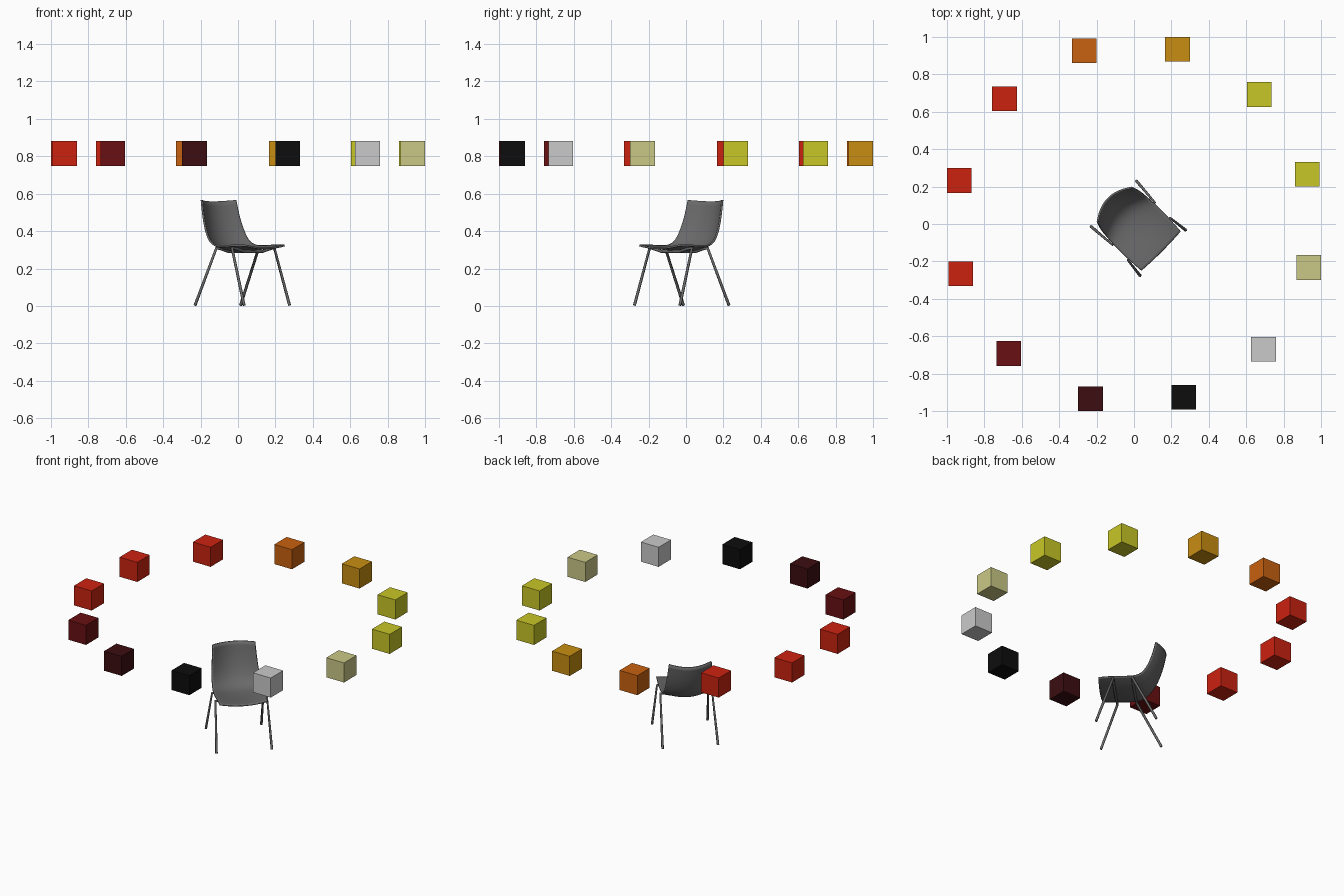
import bpy
import bmesh
import math
from mathutils import Vector

cube = bpy.data.objects.get("Cube")
if cube:
    bpy.data.objects.remove(cube)


def material(name, r, g, b):
    m = bpy.data.materials.new(name)
    m.diffuse_color = (r, g, b, 1)
    m.use_nodes = True
    m.node_tree.nodes["Principled BSDF"].inputs["Base Color"].default_value = (r, g, b, 1)
    return m


charcoal = material("charcoal", .14, .14, .14)
red = material("red", .6, .016, .005)
yellow = material("yellow", .58, .57, .02)
amber = material("amber", .58, .27, .006)
orange = material("orange", .58, .12, .005)
khaki = material("khaki", .59, .58, .24)
silver = material("silver", .59, .59, .59)
black = material("black", .004, .004, .004)
maroon = material("maroon", .045, .004, .005)
dark_red = material("dark_red", .14, .005, .006)


def add_object(name, data, mat):
    obj = bpy.data.objects.new(name, data)
    bpy.context.collection.objects.link(obj)
    data.materials.append(mat)
    return obj


# Ring of floating colour cubes, counter-clockwise from the left side
SIZE, RADIUS, CUBE_Z = .132, .963, .815
ring = [yellow, yellow, amber, orange, red, red, red, dark_red, maroon, black, silver, khaki]
for i, mat in enumerate(ring):
    angle = math.radians(16 + 30 * i)
    mesh = bpy.data.meshes.new("colour_cube")
    bm = bmesh.new()
    bmesh.ops.create_cube(bm, size=SIZE)
    bm.to_mesh(mesh)
    bm.free()
    block = add_object(f"colour_cube_{i + 1}", mesh, mat)
    block.location = (RADIUS * math.cos(angle), RADIUS * math.sin(angle), CUBE_Z)


# Chair is turned diagonally: forward and side distances to world space
def chair_point(forward, side, z):
    s = math.sqrt(.5)
    return Vector((s * (forward + side), s * (side - forward), z))


# Seat shell rows: edge forward, edge z, middle forward, middle z, half width
rows = [
    (.205, .323, .21, .308, .148),
    (.15, .325, .15, .305, .152),
    (.08, .322, .08, .297, .155),
    (.01, .319, .01, .293, .155),
    (-.03, .325, -.05, .295, .152),
    (-.065, .345, -.10, .318, .149),
    (-.095, .39, -.14, .37, .146),
    (-.125, .47, -.175, .46, .138),
    (-.145, .566, -.195, .558, .131),
]
COLUMNS = 9
bm = bmesh.new()
grid = []
for edge_f, edge_z, mid_f, mid_z, width in rows:
    line = []
    for c in range(COLUMNS):
        t = 2 * c / (COLUMNS - 1) - 1
        k = t * t
        line.append(bm.verts.new(chair_point(mid_f + (edge_f - mid_f) * k, t * width,
                                             mid_z + (edge_z - mid_z) * k)))
    grid.append(line)
for a, b in zip(grid, grid[1:]):
    for c in range(COLUMNS - 1):
        bm.faces.new((a[c], a[c + 1], b[c + 1], b[c]))
for face in bm.faces:
    face.smooth = True
bmesh.ops.recalc_face_normals(bm, faces=bm.faces)
mesh = bpy.data.meshes.new("seat_shell")
bm.to_mesh(mesh)
bm.free()
shell = add_object("seat_shell", mesh, charcoal)
smooth = shell.modifiers.new("smooth", "SUBSURF")
smooth.levels = smooth.render_levels = 2
smooth.boundary_smooth = "PRESERVE_CORNERS"
thick = shell.modifiers.new("thickness", "SOLIDIFY")
thick.thickness = .009
thick.offset = 0


# Bent tube legs: each pair is one tube passing under the seat
def leg_pair(name, top_f, foot_f):
    half = [(foot_f, .172, .003), (top_f, .16, .308), (top_f, .13, .306), (top_f, .07, .291)]
    path = half + [(f, -s, z) for f, s, z in reversed(half)]
    curve = bpy.data.curves.new(name, "CURVE")
    curve.dimensions = "3D"
    curve.bevel_depth = .008
    curve.bevel_resolution = 2
    curve.use_fill_caps = True
    spline = curve.splines.new("POLY")
    spline.points.add(len(path) - 1)
    for point, place in zip(spline.points, path):
        point.co = (*chair_point(*place), 1)
    add_object(name, curve, charcoal)


leg_pair("front_legs", .115, .218)
leg_pair("back_legs", -.004, -.153)
